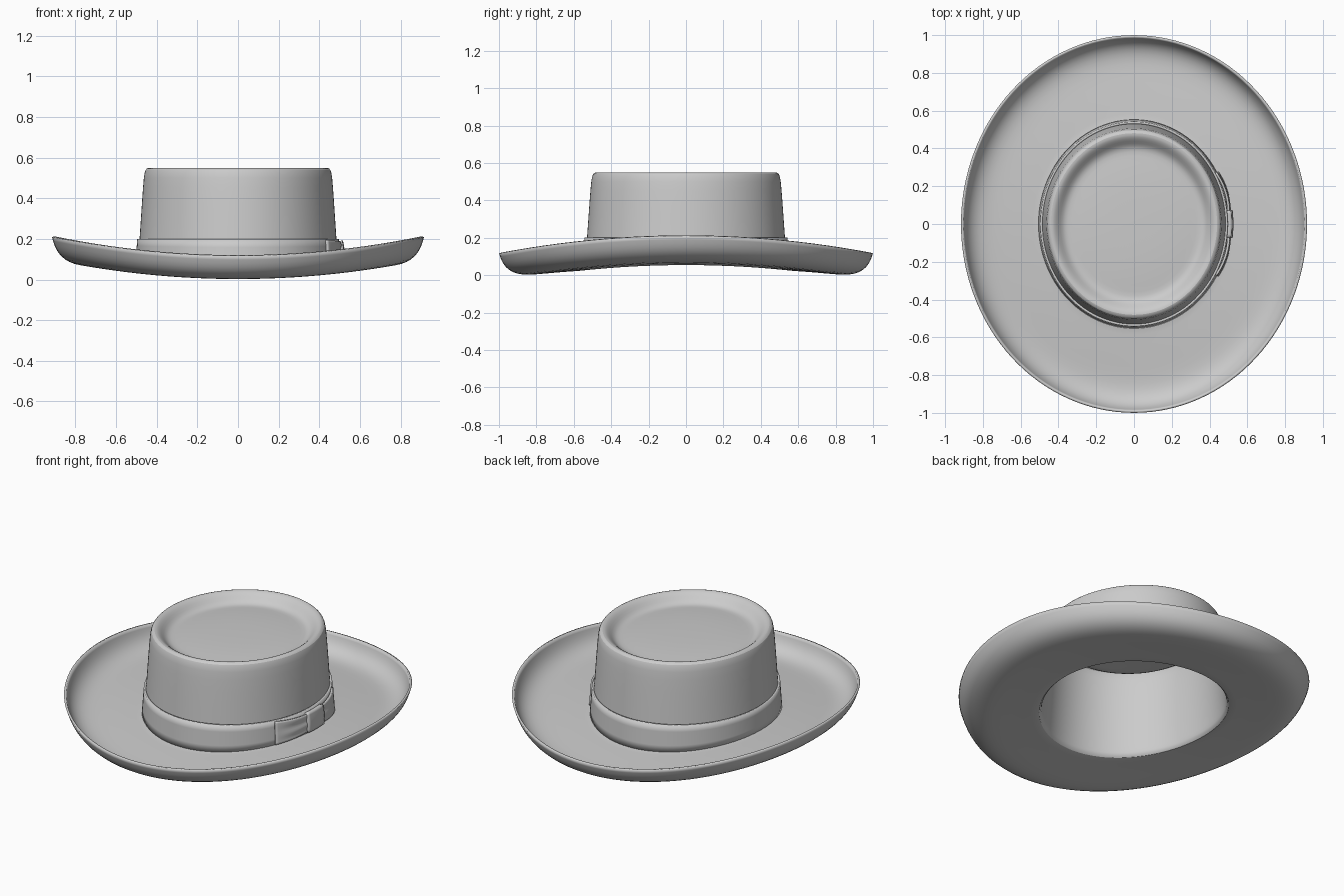
import bpy
from math import sin, cos, pi

if "Cube" in bpy.data.objects:
    bpy.data.objects.remove(bpy.data.objects["Cube"])

SX = 0.915      # the whole hat is an ellipse, narrower in x
LIFT = 0.095    # how far the sides of the brim rise


def warped(r, a, z, w=1.0):
    """Point at radius r and angle a; w blends in the side lift of the brim."""
    return (SX * r * cos(a), r * sin(a), z + w * LIFT * (r * cos(a)) ** 2)


def surface(name, fn, nu, nv, closed, thick, subdiv=0):
    """Grid surface: rows u go outward/down, columns v go counter-clockwise."""
    cols = nv if closed else nv + 1
    verts = [fn(i, j) for i in range(nu + 1) for j in range(cols)]
    faces = []
    for i in range(nu):
        for j in range(nv):
            k = (j + 1) % cols
            faces.append((i * cols + j, (i + 1) * cols + j,
                          (i + 1) * cols + k, i * cols + k))
    return finish(name, verts, faces, thick, subdiv)


def finish(name, verts, faces, thick, subdiv):
    me = bpy.data.meshes.new(name)
    me.from_pydata(verts, [], faces)
    ob = bpy.data.objects.new(name, me)
    bpy.context.collection.objects.link(ob)
    if subdiv:
        m = ob.modifiers.new("smooth", 'SUBSURF')
        m.levels = m.render_levels = subdiv
    s = ob.modifiers.new("felt", 'SOLIDIFY')
    s.thickness = thick
    s.offset = -1
    bpy.ops.object.select_all(action='DESELECT')
    ob.select_set(True)
    bpy.context.view_layer.objects.active = ob
    bpy.ops.object.shade_smooth_by_angle(angle=0.7)
    return ob


# Felt body: dished crown top, crown wall, brim and curled lip (radius, z, lift)
profile = [(0.2, 0.508, 0), (0.34, 0.50, 0), (0.385, 0.494, 0), (0.415, 0.503, 0),
           (0.44, 0.53, 0), (0.462, 0.547, 0), (0.482, 0.552, 0), (0.499, 0.543, 0),
           (0.507, 0.515, 0), (0.516, 0.4, 0), (0.53, 0.2, 0), (0.537, 0.1, 0.6),
           (0.54, 0.05, 1), (0.545, 0.037, 1), (0.57, 0.035, 1), (0.7, 0.026, 1),
           (0.82, 0.014, 1), (0.88, 0.014, 1), (0.925, 0.026, 1), (0.958, 0.05, 1),
           (0.978, 0.083, 1), (0.990, 0.12, 1)]
N = 64
verts = [(0, 0, 0.51)]
for r, z, w in profile:
    verts += [warped(r, 2 * pi * j / N, z, w) for j in range(N)]
faces = []
for j in range(N):
    k = (j + 1) % N
    faces.append((0, 1 + j, 1 + k))
    for i in range(len(profile) - 1):
        a, b = 1 + i * N, 1 + (i + 1) * N
        faces.append((a + j, b + j, b + k, a + k))
finish("hat_body", verts, faces, 0.012, 1)


def on_band(a, t, off=0.0):
    """Point on the ribbon at angle a, t = 0 at its top and 1 at the brim."""
    return warped(0.542 + 0.011 * t + off, a, 0.2 - 0.165 * t, t)


# Ribbon band round the crown
surface("hat_band", lambda i, j: on_band(2 * pi * j / 96, i / 4), 4, 96, True, 0.012)


# Bow wings on the right side, gathered toward the knot
def wing(side):
    def fn(i, j):
        v = i / 12
        u = j / 14 if side > 0 else 1 - j / 14
        a = side * (0.08 + 0.44 * u)
        t = 0.5 + (v - 0.5) * (0.74 + 0.2 * u)
        fold = 0.005 * sin(v * 4 * pi) * (1 - u)
        return on_band(a, t, 0.01 + 0.008 * sin(pi * u) + fold)
    return fn


for side, label in ((1, "back"), (-1, "front")):
    surface("bow_wing_" + label, wing(side), 12, 14, False, 0.012)

# Knot across the middle of the bow
surface("bow_knot",
        lambda i, j: on_band(-0.13 + 0.26 * j / 8, 0.06 + 0.86 * i / 8,
                             0.022 + 0.005 * sin(pi * i / 8)),
        8, 8, False, 0.026)
